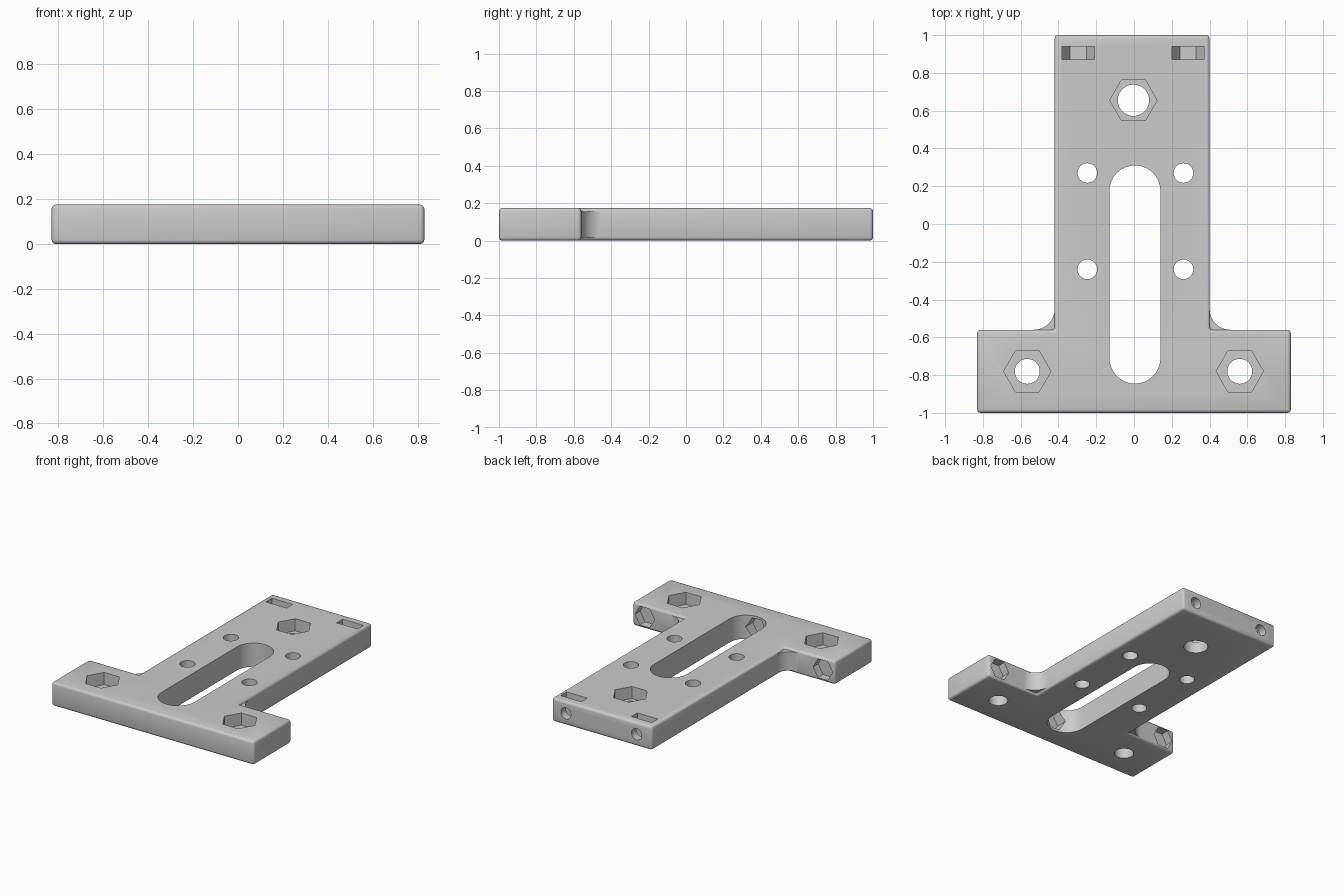
import bpy
import bmesh
from math import cos, sin, pi, radians
from mathutils import Matrix

if "Cube" in bpy.data.objects:
    bpy.data.objects.remove(bpy.data.objects["Cube"], do_unlink=True)

HEIGHT = 0.175
MID = HEIGHT / 2

grey = bpy.data.materials.new("light grey plastic")
grey.use_nodes = True
grey.diffuse_color = (0.6, 0.6, 0.6, 1)
grey.node_tree.nodes["Principled BSDF"].inputs["Base Color"].default_value = (0.6, 0.6, 0.6, 1)


def prism(name, points, low, high, matrix=Matrix()):
    """Extrude a closed outline along z from low to high, then place it."""
    bm = bmesh.new()
    base = bm.faces.new([bm.verts.new((x, y, low)) for x, y in points])
    new = bmesh.ops.extrude_face_region(bm, geom=[base])["geom"]
    verts = [v for v in new if isinstance(v, bmesh.types.BMVert)]
    bmesh.ops.translate(bm, verts=verts, vec=(0, 0, high - low))
    bmesh.ops.transform(bm, matrix=matrix, verts=bm.verts)
    bmesh.ops.recalc_face_normals(bm, faces=bm.faces)
    mesh = bpy.data.meshes.new(name)
    bm.to_mesh(mesh)
    bm.free()
    mesh.materials.append(grey)
    obj = bpy.data.objects.new(name, mesh)
    bpy.context.collection.objects.link(obj)
    return obj


def ring(radius, sides, x=0, y=0):
    return [(x + radius * cos(2 * pi * i / sides), y + radius * sin(2 * pi * i / sides))
            for i in range(sides)]


def combine(tool, operation="DIFFERENCE"):
    """Apply a boolean to the plate and discard the tool."""
    tool.hide_render = True
    mod = plate.modifiers.new(tool.name, "BOOLEAN")
    mod.object, mod.operation, mod.solver = tool, operation, "EXACT"
    bpy.ops.object.modifier_apply(modifier=mod.name)
    bpy.data.objects.remove(tool, do_unlink=True)


def along_y(x, y):
    """Placement that turns a prism's axis from z to y, at mid height."""
    return Matrix.Translation((x, y, MID)) @ Matrix.Rotation(-pi / 2, 4, "X")


# T-shaped plate with rounded edges
LEFT, RIGHT, STEP = -0.42, 0.40, -0.56
plate = prism("mounting_plate", [(-0.83, -1), (0.83, -1), (0.83, STEP), (RIGHT, STEP),
                                 (RIGHT, 1), (LEFT, 1), (LEFT, STEP), (-0.83, STEP)], 0, HEIGHT)
bpy.ops.object.select_all(action="DESELECT")
plate.select_set(True)
bpy.context.view_layer.objects.active = plate
bevel = plate.modifiers.new("rounded edges", "BEVEL")
bevel.width, bevel.segments = 0.018, 3
bpy.ops.object.modifier_apply(modifier=bevel.name)

# Concave fillets in the two inner corners
R = 0.11
for x, side in ((RIGHT, 1), (LEFT, -1)):
    arc = [(x + side * R * (1 - cos(a * pi / 16)), STEP + R * (1 - sin(a * pi / 16)))
           for a in range(9)]
    inner = [(x + side * R, STEP - 0.04), (x - side * 0.04, STEP - 0.04), (x - side * 0.04, STEP + R)]
    combine(prism("corner_fillet", arc + inner, 0.018, HEIGHT - 0.018), "UNION")

# Long rounded slot
cap = [(0.135 * cos(a * pi / 20), 0.135 * sin(a * pi / 20)) for a in range(21)]
slot = [(0.005 + x, 0.175 + y) for x, y in cap] + [(0.005 - x, -0.71 - y) for x, y in cap]
combine(prism("long_slot", slot, -0.1, 0.3))

# Hexagonal nut pockets with bolt holes
for x, y, radius in ((-0.003, 0.655, 0.083), (-0.565, -0.78, 0.066), (0.56, -0.78, 0.066)):
    combine(prism("nut_pocket", ring(0.125, 6, x, y), 0.085, 0.3))
    combine(prism("bolt_hole", ring(radius, 40, x, y), -0.1, 0.3))

# Four plain holes beside the slot
for x in (-0.247, 0.262):
    for y in (0.27, -0.24):
        combine(prism("plain_hole", ring(0.052, 32, x, y), -0.1, 0.3))

# Side-loaded nut traps and screw holes at the back edge
for x in (-0.295, 0.285):
    combine(prism("nut_trap", ring(0.085, 6), 0, 0.07, along_y(x, 0.87)))
    combine(prism("trap_opening", [(x - 0.085, 0.87), (x + 0.085, 0.87),
                                   (x + 0.085, 0.94), (x - 0.085, 0.94)], MID, 0.3))
    combine(prism("screw_hole", ring(0.042, 24), 0, 0.2, along_y(x, 0.9)))

# Hexagonal recesses facing back, in both arms and the slot end
for x, y in ((-0.73, STEP), (0.73, STEP), (0.005, -0.845)):
    combine(prism("hex_recess", ring(0.08, 6), -0.06, 0.06, along_y(x, y)))

bpy.ops.object.shade_smooth_by_angle(angle=radians(30))
